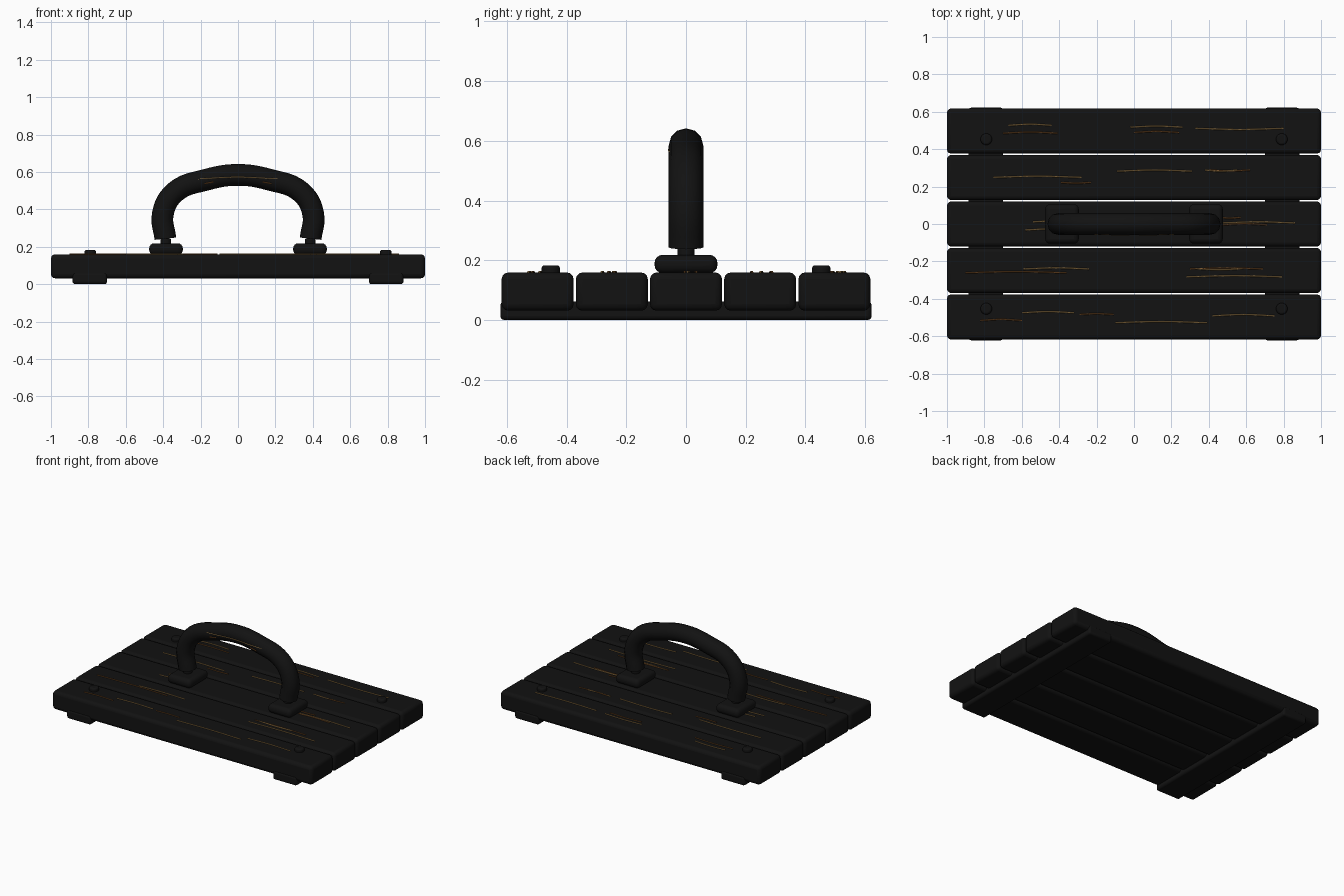
import bpy, math

if "Cube" in bpy.data.objects:
    bpy.data.objects.remove(bpy.data.objects["Cube"])

def material(name, rgb):
    m = bpy.data.materials.new(name)
    m.diffuse_color = (*rgb, 1)
    m.use_nodes = True
    m.node_tree.nodes["Principled BSDF"].inputs["Base Color"].default_value = m.diffuse_color
    return m

BLACK = material("charred_wood", (0.006, 0.006, 0.006))
TAN = material("light_grain", (0.30, 0.18, 0.06))
BROWN = material("dark_grain", (0.15, 0.06, 0.015))

def smooth(o):
    bpy.ops.object.select_all(action='DESELECT')
    o.select_set(True)
    bpy.context.view_layer.objects.active = o
    bpy.ops.object.shade_smooth_by_angle(angle=math.radians(40))

def finish(o, name, bevel, seg):
    o.name = name
    o.data.materials.append(BLACK)
    b = o.modifiers.new("bevel", 'BEVEL')
    b.width, b.segments, b.limit_method = bevel, seg, 'ANGLE'
    smooth(o)
    return o

def box(name, x, y, z, bevel, seg=3):
    bpy.ops.mesh.primitive_cube_add(size=1, location=[(a + b) / 2 for a, b in (x, y, z)])
    o = bpy.context.object
    o.scale = [b - a for a, b in (x, y, z)]
    bpy.ops.object.transform_apply(location=False, rotation=False, scale=True)
    return finish(o, name, bevel, seg)

def disc(name, x, y, z0, z1, r, bevel):
    bpy.ops.mesh.primitive_cylinder_add(vertices=20, radius=r, depth=z1 - z0,
                                        location=(x, y, (z0 + z1) / 2))
    return finish(bpy.context.object, name, bevel, 3)

def tube(name, pts, r, mat, res, steps, kind='AUTO'):
    c = bpy.data.curves.new(name, 'CURVE')
    c.dimensions = '3D'
    c.bevel_depth, c.bevel_resolution, c.use_fill_caps = r, res, True
    c.resolution_u = steps
    s = c.splines.new('BEZIER')
    s.bezier_points.add(len(pts) - 1)
    for p, co in zip(s.bezier_points, pts):
        p.co = co
        p.handle_left_type = p.handle_right_type = kind
    c.materials.append(mat)
    o = bpy.data.objects.new(name, c)
    bpy.context.collection.objects.link(o)
    return o

# Five planks
for i in range(5):
    yc = (i - 2) * 0.2485
    box(f"plank_{i + 1}", (-1, 1), (yc - 0.1205, yc + 0.1205), (0.031, 0.159), 0.022)

for s, side in ((-1, "left"), (1, "right")):
    # Cross battens underneath
    xs = sorted((s * 0.885, s * 0.70))
    box(f"batten_{side}", xs, (-0.622, 0.622), (0, 0.062), 0.014)
    # Round pegs in the outer planks
    for y, end in ((-0.453, "front"), (0.453, "back")):
        disc(f"peg_{side}_{end}", s * 0.79, y, 0.145, 0.183, 0.031, 0.01)
    # Handle foot and collar
    xs = sorted((s * 0.475, s * 0.295))
    box(f"handle_foot_{side}", xs, (-0.105, 0.105), (0.157, 0.218), 0.026, 4)
    disc(f"collar_{side}", s * 0.386, 0, 0.21, 0.246, 0.029, 0.011)

# Arched handle
half = [(-0.388, 0.243), (-0.402, 0.375), (-0.337, 0.492), (-0.17, 0.558)]
path = half + [(0, 0.584)] + [(-x, z) for x, z in reversed(half)]
tube("handle", [(x, 0, z) for x, z in path], 0.058, BLACK, 4, 6)

# Grain streaks on the planks: start x, end x, y, bow
light = [(-.67, -.44, .53, .006), (-.02, .26, .52, .006), (.33, .80, .508, -.006),
         (-.75, -.28, .252, .006), (-.09, .31, .285, .006), (.38, .55, .285, -.005),
         (-.58, -.34, -.03, .005), (.47, .86, .008, .006), (-.54, -.34, .013, .004),
         (-.59, -.24, -.238, .006), (.28, .79, -.28, .006), (.33, .58, -.242, -.006),
         (-.60, -.32, -.472, .006), (-.10, .39, -.525, .006), (.42, .75, -.488, .007)]
dark = [(-.70, -.41, .488, .006), (0, .24, .492, .006), (-.39, -.23, .22, -.004),
        (.40, .62, .286, -.005), (.45, .57, .033, -.004), (.47, .71, -.002, .006),
        (-.90, -.36, -.258, .006), (.30, .69, -.238, .005),
        (-.82, -.60, -.513, .006), (-.29, -.11, -.482, .004)]
for kind, rows, mat in (("light", light, TAN), ("dark", dark, BROWN)):
    for i, (a, b, y, bow) in enumerate(rows):
        tube(f"grain_{kind}_{i + 1}", [(a, y - bow / 2, 0.160), ((a + b) / 2, y + bow / 2, 0.160),
                                       (b, y - bow / 2, 0.160)], 0.004, mat, 1, 5)

# Grain streaks on the front of the handle
tube("handle_grain_light", [(-.27, -.047, .556), (-.13, -.057, .567), (0, -.057, .572),
                            (.13, -.057, .567), (.25, -.049, .559)], 0.003, TAN, 1, 5)
for s, side in ((-1, "left"), (1, "right")):
    tube(f"handle_grain_dark_{side}", [(s * .18, -.055, .537), (s * .13, -.055, .546)],
         0.004, BROWN, 1, 3)
